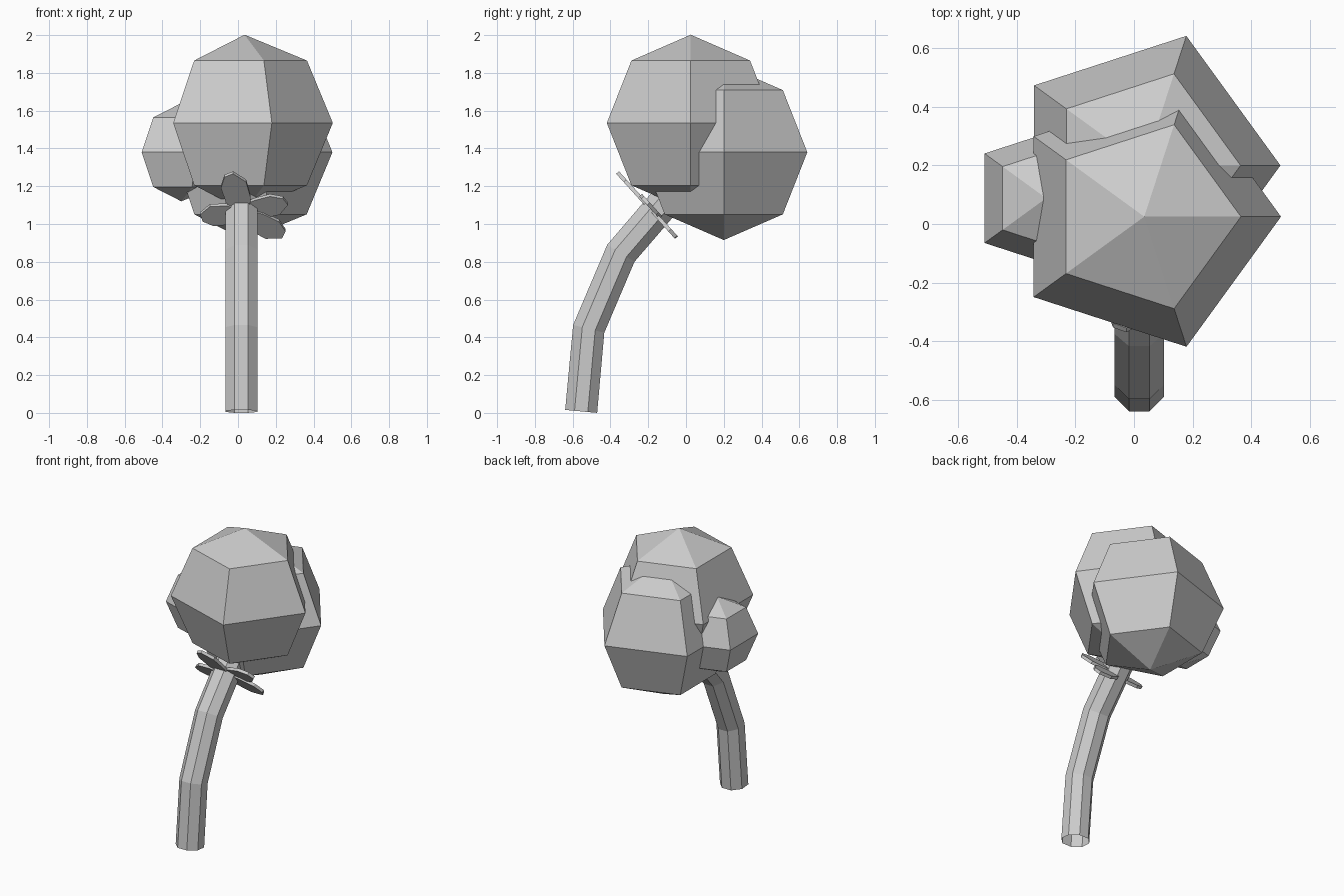
import bpy, bmesh
from math import sin, cos, pi, radians
from mathutils import Vector

if "Cube" in bpy.data.objects:
    bpy.data.objects.remove(bpy.data.objects["Cube"])


def finish(name, bm):
    bmesh.ops.remove_doubles(bm, verts=bm.verts, dist=1e-5)
    bmesh.ops.recalc_face_normals(bm, faces=bm.faces)
    me = bpy.data.meshes.new(name)
    bm.to_mesh(me)
    bm.free()
    ob = bpy.data.objects.new(name, me)
    bpy.context.collection.objects.link(ob)
    return ob


def loft(name, rings):
    """Skin consecutive rings of equal point count."""
    bm = bmesh.new()
    rows = [[bm.verts.new(p) for p in r] for r in rings]
    n = len(rows[0])
    for a, b in zip(rows, rows[1:]):
        for i in range(n):
            j = (i + 1) % n
            bm.faces.new((a[i], a[j], b[j], b[i]))
    return finish(name, bm)


# Foliage: five-sided low-poly balls
def ball(name, c, r):
    rings = []
    for k in range(5):
        lat = -pi / 2 + k * pi / 4
        rings.append([Vector(c) + r * Vector((cos(lat) * cos(i * 2 * pi / 5),
                                              cos(lat) * sin(i * 2 * pi / 5), sin(lat)))
                      for i in range(5)])
    loft(name, rings)


ball("foliage_main", (0.035, 0.025, 1.535), 0.467)
ball("foliage_back", (0.035, 0.2, 1.38), 0.465)
ball("foliage_side", (-0.3, 0.088, 1.38), 0.26)

# Trunk: bent octagonal tube, open at the base
path = [(-0.555, 0.008), (-0.515, 0.445), (-0.345, 0.845), (-0.07, 1.165)]
pts = [Vector((0.018, y, z)) for y, z in path]
X = Vector((1, 0, 0))
rings = []
for k, p in enumerate(pts):
    d = Vector()
    if k:
        d += (p - pts[k - 1]).normalized()
    if k < len(pts) - 1:
        d += (pts[k + 1] - p).normalized()
    side = d.normalized().cross(X)
    rings.append([p + 0.092 * (cos(a) * X + sin(a) * side)
                  for a in (pi / 8 + i * pi / 4 for i in range(8))])
loft("trunk", rings)

# Collar of thin leaves around the top of the trunk
centre = Vector((0.02, -0.17, 1.06))
up = Vector((0, -0.67, 0.74)).normalized()
normal = Vector((0, 0.74, 0.67)).normalized()
outline = [(0, -0.04), (0.35, -0.07), (0.75, -0.07), (1, -0.015),
           (0.95, 0.035), (0.7, 0.07), (0.35, 0.065), (0, 0.04)]
for n, (ang, length, lift) in enumerate([(102, 0.29, 0), (16, 0.25, 0.01),
                                         (-36, 0.275, 0), (183, 0.22, -0.01)]):
    a = radians(ang)
    out = cos(a) * X + sin(a) * up
    across = -sin(a) * X + cos(a) * up
    bm = bmesh.new()
    layers = []
    for t in (-0.01, 0.01):
        layers.append([bm.verts.new(centre + out * (u * length) + across * v + normal * (t + lift))
                       for u, v in outline])
    lo, hi = layers
    bm.faces.new(lo)
    bm.faces.new(hi)
    for i in range(len(lo)):
        j = (i + 1) % len(lo)
        bm.faces.new((lo[i], lo[j], hi[j], hi[i]))
    finish(f"collar_leaf_{n + 1}", bm)
